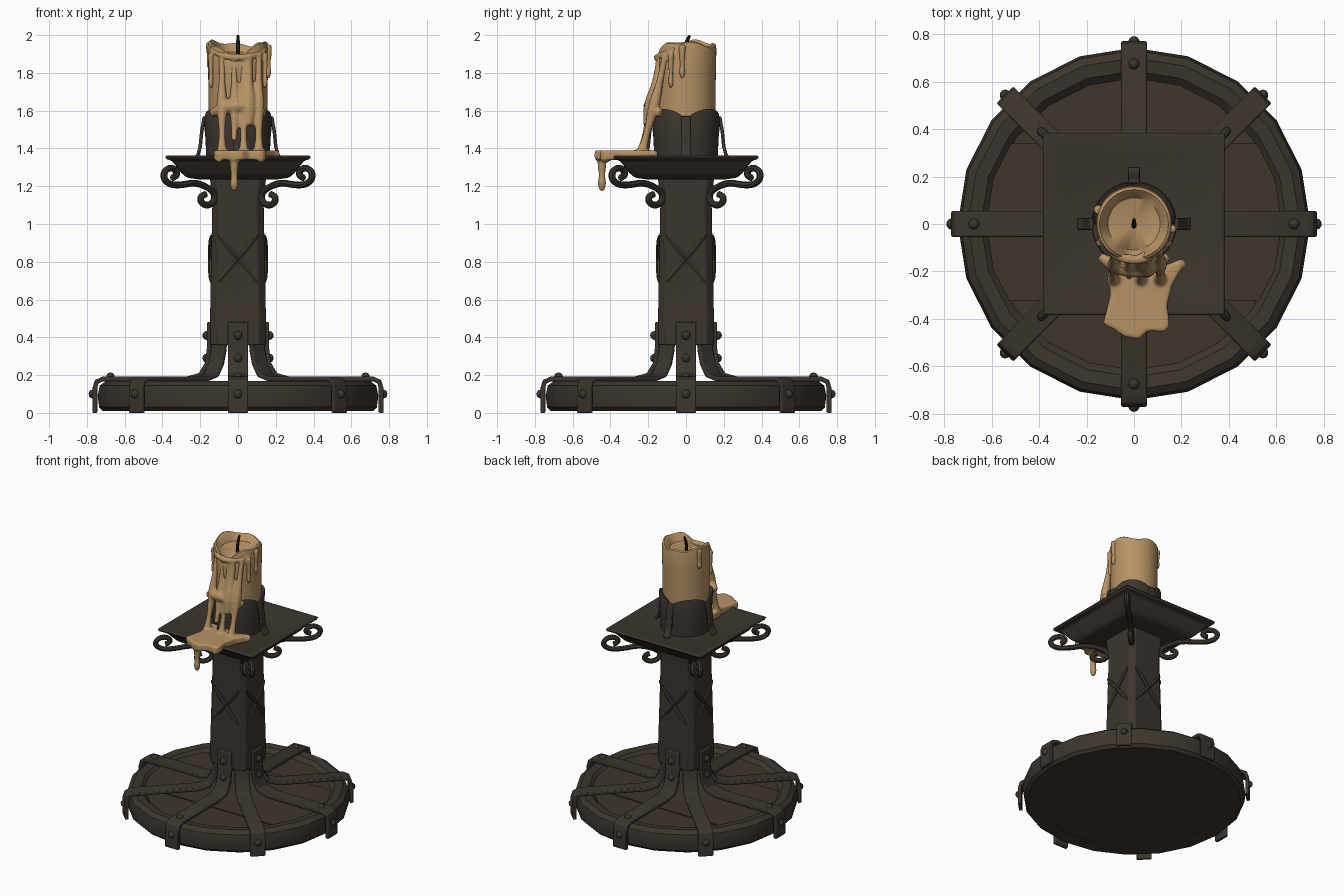
import bpy, bmesh, math
from mathutils import Vector, Matrix
from math import sin, cos, pi, radians

if "Cube" in bpy.data.objects:
    bpy.data.objects.remove(bpy.data.objects["Cube"])

def mat(name, rgb):
    m = bpy.data.materials.new(name)
    m.diffuse_color = (*rgb, 1)
    m.use_nodes = True
    m.node_tree.nodes["Principled BSDF"].inputs["Base Color"].default_value = m.diffuse_color
    return m

IRON = mat("dark_iron", (0.046, 0.036, 0.027))
WOOD = mat("dark_wood", (0.050, 0.036, 0.026))
WAX = mat("tan_wax", (0.47, 0.29, 0.13))
BLACK = mat("wick_black", (0.012, 0.011, 0.010))
AXES = [k * pi / 2 for k in range(4)]
DIAGS = [a + pi / 4 for a in AXES]

def finish(name, bm, material, bevel=0):
    bmesh.ops.remove_doubles(bm, verts=bm.verts, dist=1e-5)
    bmesh.ops.recalc_face_normals(bm, faces=bm.faces)
    me = bpy.data.meshes.new(name)
    bm.to_mesh(me)
    bm.free()
    ob = bpy.data.objects.new(name, me)
    bpy.context.collection.objects.link(ob)
    me.materials.append(material)
    if bevel:
        b = ob.modifiers.new("bevel", 'BEVEL')
        b.width, b.segments, b.limit_method = bevel, 2, 'ANGLE'
    return ob

def lathe(name, profile, n, material, closed=False, turn=0, bevel=0):
    """Spin a profile of (r, z); profile is a function of the angle."""
    bm = bmesh.new()
    rings = []
    for i in range(n):
        a = 2 * pi * i / n + turn
        rings.append([bm.verts.new((r * cos(a), r * sin(a), z)) for r, z in profile(a)])
    m = len(rings[0])
    for i in range(n):
        p, q = rings[i], rings[(i + 1) % n]
        for j in range(m if closed else m - 1):
            k = (j + 1) % m
            bm.faces.new((p[j], q[j], q[k], p[k]))
    bmesh.ops.dissolve_degenerate(bm, edges=bm.edges, dist=1e-5)
    return finish(name, bm, material, bevel)

def straps(name, path, angles, w, t, material):
    """Flat bars following a path of (r, z), repeated around the axis."""
    bm = bmesh.new()
    pts = [Vector(p) for p in path]
    for a in angles:
        rot = Matrix.Rotation(a, 3, 'Z')
        rows = []
        for i, p in enumerate(pts):
            d = (pts[min(i + 1, len(pts) - 1)] - pts[max(i - 1, 0)]).normalized()
            nrm = Vector((-d.y, d.x)) * t / 2
            rows.append([bm.verts.new(rot @ Vector((p.x + s * nrm.x, u * w / 2, p.y + s * nrm.y)))
                         for s, u in ((1, 1), (1, -1), (-1, -1), (-1, 1))])
        for p, q in zip(rows, rows[1:]):
            for j in range(4):
                k = (j + 1) % 4
                bm.faces.new((p[j], p[k], q[k], q[j]))
        bm.faces.new(rows[0])
        bm.faces.new(rows[-1])
    return finish(name, bm, material, 0.006)

def tubes(name, paths, material, res=2):
    """Round strands through (x, y, z, radius) points."""
    cu = bpy.data.curves.new(name, 'CURVE')
    cu.dimensions = '3D'
    cu.bevel_depth, cu.bevel_resolution, cu.use_fill_caps, cu.resolution_u = 1, res, True, 5
    for path in paths:
        s = cu.splines.new('NURBS')
        s.points.add(len(path) - 1)
        for p, (x, y, z, r) in zip(s.points, path):
            p.co, p.radius = (x, y, z, 1), r
        s.order_u, s.use_endpoint_u = 3, True
    ob = bpy.data.objects.new(name, cu)
    bpy.context.collection.objects.link(ob)
    cu.materials.append(material)
    bpy.ops.object.select_all(action='DESELECT')
    ob.select_set(True)
    bpy.context.view_layer.objects.active = ob
    bpy.ops.object.convert(target='MESH')
    return bpy.context.view_layer.objects.active

# Base: rounded rim and three boards
rim = [(.61, .13), (.645, .162), (.70, .168), (.732, .145), (.743, .09), (.735, .03), (.715, .01), (.61, .01)]
lathe("base_rim", lambda a: rim, 20, IRON, closed=True)
for name, lo, hi, top in (("front_board", -.7, -.325, .135), ("middle_board", -.325, .34, .142),
                          ("back_board", .34, .7, .135)):
    bm = bmesh.new()
    bmesh.ops.create_cone(bm, cap_ends=True, segments=20, radius1=.64, radius2=.64, depth=top - .012,
                          matrix=Matrix.Translation((0, 0, (top + .012) / 2)))
    for y, s in ((lo, -1), (hi, 1)):
        geo = bm.verts[:] + bm.edges[:] + bm.faces[:]
        bmesh.ops.bisect_plane(bm, geom=geo, plane_co=(0, y, 0), plane_no=(0, s, 0), clear_outer=True)
        bmesh.ops.holes_fill(bm, edges=[e for e in bm.edges if e.is_boundary])
    finish(name, bm, WOOD)

# Iron straps that hold the post above the base
foot = [(.163, .26), (.20, .2), (.27, .18), (.715, .18), (.748, .165), (.758, .13), (.758, 0)]
straps("axis_straps", [(.152, .48), (.152, .34)] + foot, AXES, .108, .026, IRON)
straps("diagonal_straps", [(.135, .42), (.145, .33)] + foot, DIAGS, .1, .024, IRON)

# Bolts
bm = bmesh.new()
spots = [(a, r, z) for a in AXES for r, z in ((.166, .41), (.166, .29), (.675, .19))]
spots += [(a, .768, .1) for a in AXES + DIAGS]
for a, r, z in spots:
    bmesh.ops.create_uvsphere(bm, u_segments=10, v_segments=6, radius=.024,
                              matrix=Matrix.Translation((r * cos(a), r * sin(a), z)))
finish("bolts", bm, IRON)

# Post: tapered square column with chamfered corners
r2 = math.sqrt(2)
bm = bmesh.new()
rows = []
for z, h in ((.36, .148), (.5, .148), (1.1, .136), (1.26, .15)):
    c = h - .036
    rows.append([bm.verts.new(Matrix.Rotation(a, 3, 'Z') @ Vector((h, y, z))) for a in AXES for y in (-c, c)])
for p, q in zip(rows, rows[1:]):
    for j in range(8):
        k = (j + 1) % 8
        bm.faces.new((p[j], p[k], q[k], q[j]))
bm.faces.new(rows[0])
bm.faces.new(rows[-1])
finish("post", bm, IRON, .006)

# Crossed bars on each face of the post
bars = []
for a in AXES:
    rot = Matrix.Rotation(a, 3, 'Z')
    for s in (1, -1):
        bars.append([(*(rot @ Vector((.143, s * .105 * t, .815 + .125 * t))), .004 if abs(t) == 1 else .015)
                     for t in (-1, -.85, 0, .85, 1)])
tubes("crossed_bars", bars, IRON, 1)

# Square drip plate with a shallow dish
plate = [(0, 1.335), (.28, 1.335), (.36, 1.362), (.384, 1.364), (.384, 1.345), (.35, 1.335),
         (.30, 1.27), (.27, 1.245), (.2, 1.235), (0, 1.235)]
lathe("drip_plate", lambda a: [(r * r2, z) for r, z in plate], 4, IRON, turn=pi / 4, bevel=.01)

# Scroll brackets under the plate corners: two spirals joined by an arm
def spiral(cx, cz, a0, a1, q0, q1, n=8):
    out = []
    for i in range(n):
        t = i / (n - 1)
        a, q = radians(a0 + (a1 - a0) * t), q0 + (q1 - q0) * t
        out.append((cx + q * cos(a), cz + q * sin(a)))
    return out
scroll = spiral(.35, 1.262, 260, -80, .018, .055) + [(.30, 1.206), (.22, 1.222)]
scroll += spiral(.17, 1.137, 130, 440, .055, .02)
tubes("scroll_brackets", [[(x * r2 * cos(a), x * r2 * sin(a), z, .018) for x, z in scroll] for a in DIAGS], IRON)

# Candle cup of four petals with prongs over the joints
def cup(a):
    top = 1.54 + .07 * abs(sin(2 * a)) ** .5
    return [(.158, 1.33), (.168, 1.33), (.172, 1.45), (.18, top - .01), (.176, top), (.158, top - .01)]
lathe("petal_cup", cup, 48, IRON, closed=True)
straps("cup_prongs", [(.235, 1.34), (.212, 1.365), (.2, 1.41), (.192, 1.49), (.178, 1.57)], AXES, .05, .018, IRON)

# Candle with a melted, uneven top
def candle(a):
    d = (a + 1.5 * pi) % (2 * pi) - pi
    top = 1.957 + .012 * sin(2 * a + 2.4) + .008 * sin(5 * a) - .065 * math.exp(-(d / .6) ** 2)
    return [(0, 1.34), (.152, 1.34), (.158, 1.8), (.161, top - .03), (.156, top - .006),
            (.145, top), (.132, top - .012), (.11, min(top - .03, 1.91)), (0, 1.888)]
lathe("candle", candle, 48, WAX)

# Wick
tubes("wick", [[(0, -.008 + .028 * t ** 3, 1.87 + .128 * t, .011 - .004 * t ** 4)
                for t in (0, .4, .7, .9, 1)]], BLACK)

# Wax strands, each described by a rule
def run(x, r, end=1):
    """Strand down the front: thick halfway, thin, then spreading on the plate."""
    out = []
    for i in range(9):
        t = end * i / 8
        swell = .8 + .7 * math.exp(-((t - .5) / .15) ** 2) + .8 * max(0, t - .85) / .15
        out.append((x, -.14 - .1 * t ** 1.2 + 2.5 * x * x * (1 - t), 1.9 - .54 * t, r * swell))
    return out

def arc(radius, z, lift, half, r):
    """Strand wrapped around the front of the candle."""
    return [(radius * sin(u * half), -radius * cos(u * half), z + lift * u * u, r * (1 - .35 * u * u))
            for u in (-1, -.66, -.33, 0, .33, .66, 1)]

def drip(x, y, top, length, r):
    """Hanging drop with a thin neck and a bulb."""
    return [(x, y, top - length * t, r * k) for t, k in ((0, 1), (.35, .9), (.6, .6), (.85, 1), (1, .4))]

strands = [run(-.085, .021), run(.055, .029, .7), run(.11, .022), run(-.02, .019, .85), run(.03, .02)]
strands += [arc(.155, 1.88, .05, 1.2, .02), arc(.195, 1.625, -.04, .8, .034)]
strands += [drip(-.02, -.445, 1.375, .2, .027), drip(-.1, -.42, 1.375, .05, .02), drip(.12, -.43, 1.375, .05, .022)]
strands += [drip(.161, -.02, 1.95, .18, .02), drip(-.15, .06, 1.96, .14, .022)]
strands += [drip(s * .143, -.08, 1.9, .18, .018) for s in (-1, 1)]
strands.append([(.1, -.2, 1.36, .03), (.16, -.2, 1.365, .028), (.215, -.16, 1.365, .02)])
wax = tubes("wax_drips", strands, WAX)

# Puddle sheet on the plate, fused with the strands
outline = [(-.11, -.14), (-.1, -.3), (-.13, -.42), (-.09, -.44), (-.04, -.475), (.02, -.485), (.06, -.45),
           (.13, -.455), (.15, -.43), (.14, -.34), (.16, -.26), (.21, -.17), (.19, -.15), (.12, -.18)]
bm = bmesh.new()
f = bm.faces.new([bm.verts.new((x, y, 1.34)) for x, y in outline])
for v in bmesh.ops.extrude_face_region(bm, geom=[f])['geom']:
    if isinstance(v, bmesh.types.BMVert):
        v.co.z = 1.39
puddle = finish("wax_puddle", bm, WAX)
bpy.ops.object.select_all(action='DESELECT')
puddle.select_set(True)
wax.select_set(True)
bpy.context.view_layer.objects.active = wax
bpy.ops.object.join()
rm = wax.modifiers.new("fuse", 'REMESH')
rm.mode, rm.voxel_size, rm.use_smooth_shade = 'VOXEL', .008, True
sm = wax.modifiers.new("soften", 'SMOOTH')
sm.factor, sm.iterations = .5, 4

# Smooth shading with sharp edges kept
bpy.ops.object.select_all(action='SELECT')
bpy.ops.object.shade_smooth_by_angle(angle=radians(35))
